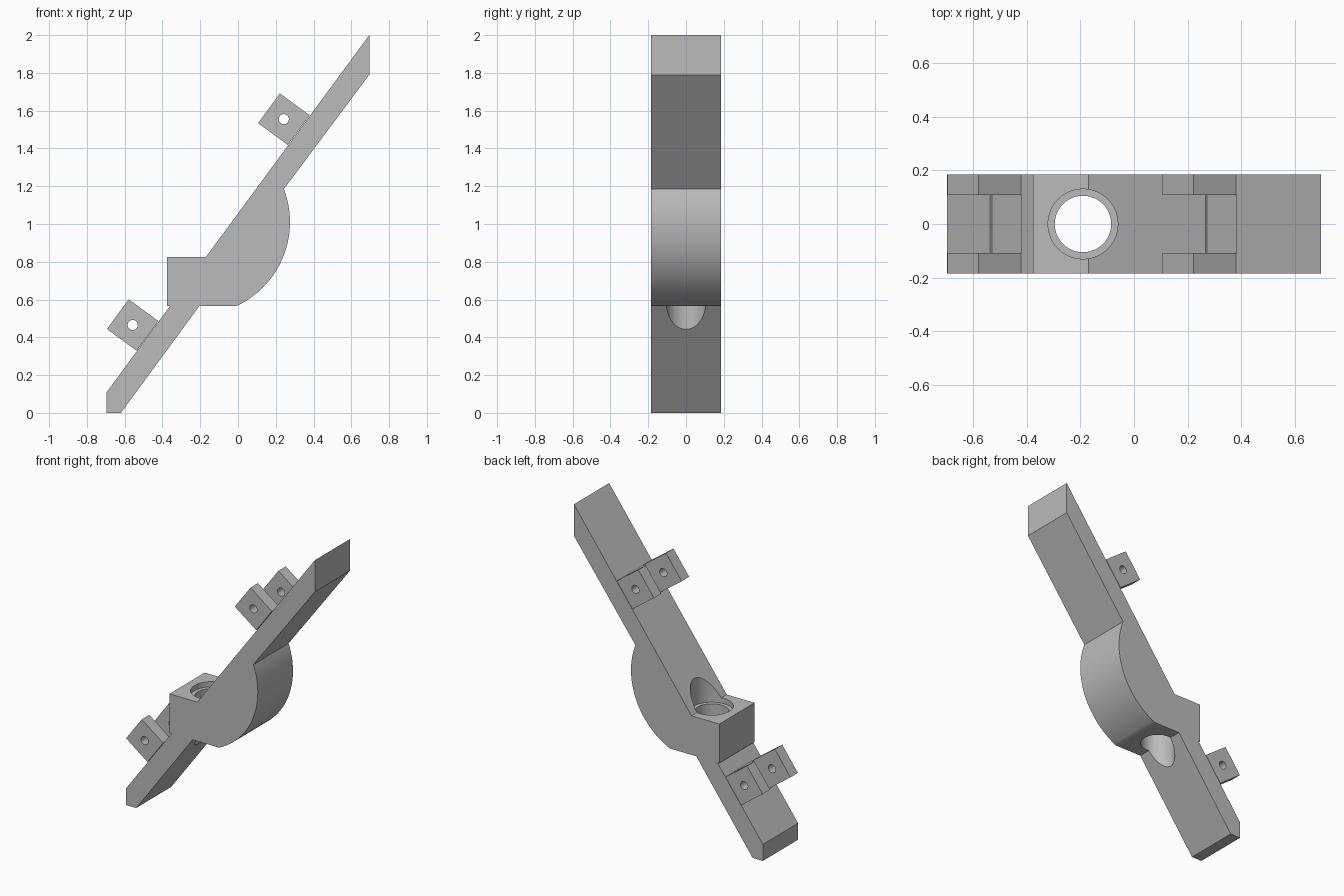
import bpy, bmesh, math
from mathutils import Vector

cube = bpy.data.objects.get("Cube")
if cube:
    bpy.data.objects.remove(cube, do_unlink=True)

HALF = 0.185                             # half width of the bracket
LUG_INNER = 0.107                        # inner face of each lug
SLOPE = 1.36
ALONG = Vector((1, SLOPE)).normalized()  # direction up the bar
OUT = Vector((-ALONG.y, ALONG.x))        # away from the bar's upper face

grey = bpy.data.materials.new("plain grey")
grey.use_nodes = True
grey.diffuse_color = (0.5, 0.5, 0.5, 1)
grey.node_tree.nodes["Principled BSDF"].inputs["Base Color"].default_value = (0.5, 0.5, 0.5, 1)


def extrude(name, profile, y0, y1):
    """Solid made from an x/z outline stretched from y0 to y1."""
    bm = bmesh.new()
    face = bm.faces.new([bm.verts.new((x, y0, z)) for x, z in profile])
    result = bmesh.ops.extrude_face_region(bm, geom=[face])
    verts = [g for g in result["geom"] if isinstance(g, bmesh.types.BMVert)]
    bmesh.ops.translate(bm, verts=verts, vec=(0, y1 - y0, 0))
    bmesh.ops.recalc_face_normals(bm, faces=bm.faces)
    mesh = bpy.data.meshes.new(name)
    bm.to_mesh(mesh)
    bm.free()
    mesh.materials.append(grey)
    obj = bpy.data.objects.new(name, mesh)
    bpy.context.collection.objects.link(obj)
    return obj


def cylinder(name, radius, depth, location, rotation=(0, 0, 0), sides=48):
    bpy.ops.mesh.primitive_cylinder_add(vertices=sides, radius=radius, depth=depth,
                                        location=location, rotation=rotation)
    obj = bpy.context.object
    obj.name = name
    obj.data.materials.append(grey)
    return obj


def cut(obj, cutters):
    """Subtract the cutters for good, then remove them."""
    for cutter in cutters:
        cutter.hide_render = True
        mod = obj.modifiers.new("cut", "BOOLEAN")
        mod.operation = "DIFFERENCE"
        mod.solver = "EXACT"
        mod.object = cutter
    bpy.context.view_layer.update()
    graph = bpy.context.evaluated_depsgraph_get()
    mesh = bpy.data.meshes.new_from_object(obj.evaluated_get(graph))
    obj.modifiers.clear()
    obj.data = mesh
    for cutter in cutters:
        bpy.data.objects.remove(cutter, do_unlink=True)


def slab(centre, low, high, length):
    """Rectangle aligned with the bar, given by heights over its centre."""
    c, half = Vector(centre), ALONG * length / 2
    return [c - half + OUT * low, c + half + OUT * low,
            c + half + OUT * high, c - half + OUT * high]


# Slanted bar with a square socket block and a round belly
arc_centre, arc_radius = Vector((-0.215, 1.01)), 0.49
start, end = math.radians(-65.3), math.radians(20.9)
STEPS = 40
belly = [arc_centre + arc_radius * Vector((math.cos(a), math.sin(a)))
         for a in (start + (end - start) * i / STEPS for i in range(STEPS + 1))]
outline = [(-0.695, 0), (-0.62, 0), (-0.205, 0.565)] + belly + [
    (0.695, 1.79), (0.695, 2.0), (-0.17, 0.825), (-0.375, 0.825),
    (-0.375, 0.565), (-0.36, 0.565), (-0.695, 0.11)]
body = extrude("bracket_body", outline, -HALF, HALF)

# Lugs in pairs on the upper face, each with a pin hole
LUG = 0.195
lug_centres = {"upper": Vector((0.2425, 1.555)), "lower": Vector((-0.5575, 0.465))}
recesses, lugs = [], []
for label, centre in lug_centres.items():
    for side, sign in (("left", 1), ("right", -1)):
        y0, y1 = sorted((sign * LUG_INNER, sign * HALF))
        # front faces -y, so sides here are named back and front
        name = f"{label}_{'back' if sign > 0 else 'front'}_lug"
        lug = extrude(name, slab(centre, -LUG / 2, LUG / 2, LUG), y0, y1)
        pin = cylinder("pin_cutter", 0.027, 1, (centre.x, 0, centre.y),
                       (math.pi / 2, 0, 0), 20)
        cut(lug, [pin])
        lugs.append(lug)
    recesses.append(extrude("recess_cutter", slab(centre, -LUG / 2 - 0.01, 0, LUG),
                            -LUG_INNER, LUG_INNER))

# Vertical bore, counterbore and shallow recesses between the lugs
bore = cylinder("bore_cutter", 0.105, 1.6, (-0.19, 0, 0.9))
counterbore = cylinder("counterbore_cutter", 0.13, 0.6, (-0.19, 0, 0.79 + 0.3))
cut(body, [bore, counterbore] + recesses)

# Smooth round surfaces, crisp edges
bpy.ops.object.select_all(action="DESELECT")
for obj in [body] + lugs:
    obj.select_set(True)
bpy.context.view_layer.objects.active = body
bpy.ops.object.shade_smooth_by_angle(angle=math.radians(30))
